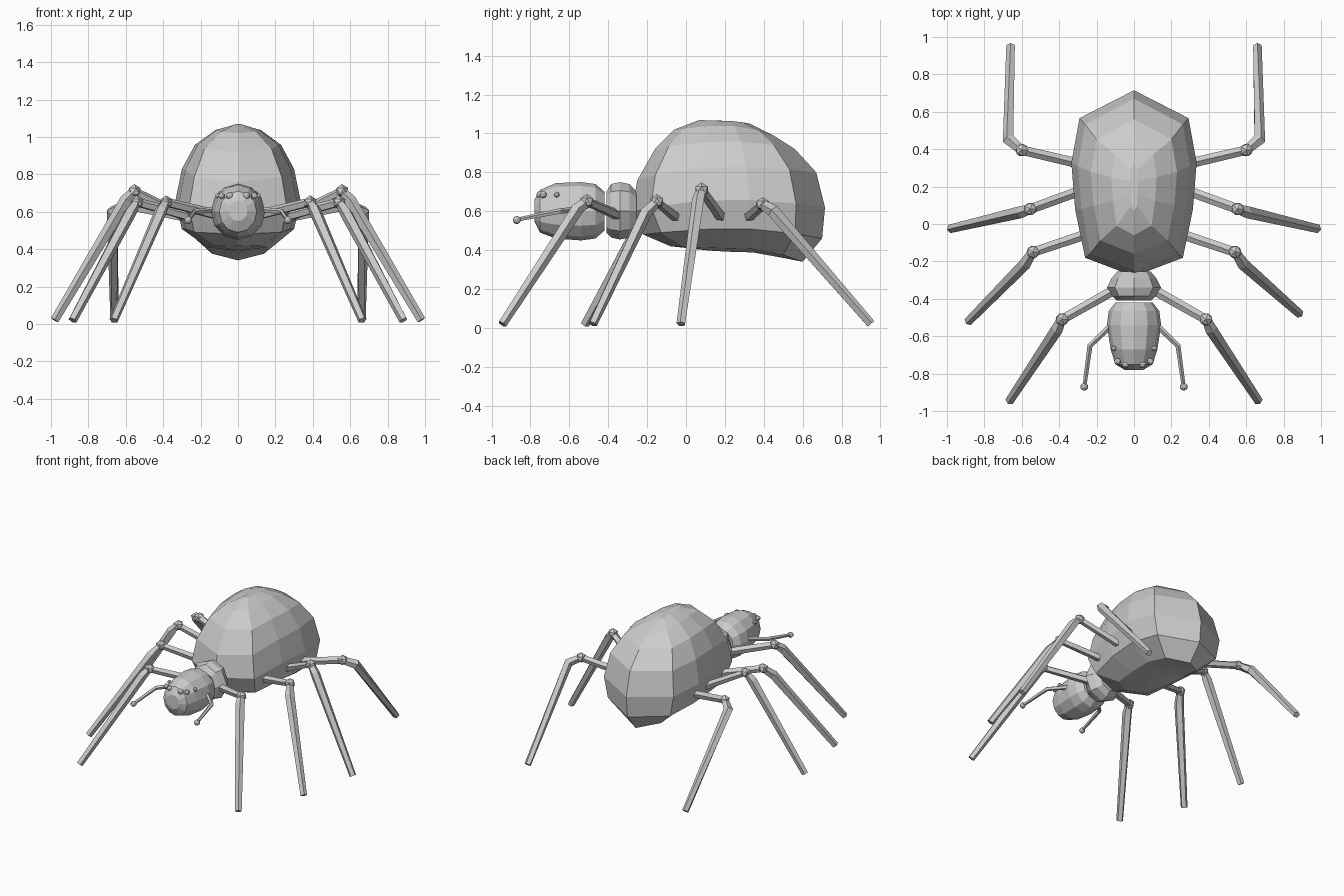
import bpy, bmesh, math
from mathutils import Vector

if "Cube" in bpy.data.objects:
    bpy.data.objects.remove(bpy.data.objects["Cube"])

grey = bpy.data.materials.new("body grey")
grey.diffuse_color = (0.6, 0.6, 0.6, 1)
grey.use_nodes = True
grey.node_tree.nodes["Principled BSDF"].inputs["Base Color"].default_value = grey.diffuse_color


def finish(name, bm):
    """Turn a bmesh into a flat shaded grey object."""
    bmesh.ops.recalc_face_normals(bm, faces=bm.faces)
    mesh = bpy.data.meshes.new(name)
    bm.to_mesh(mesh)
    bm.free()
    mesh.materials.append(grey)
    obj = bpy.data.objects.new(name, mesh)
    bpy.context.collection.objects.link(obj)
    return obj


def loft(name, rings):
    """Skin a list of closed rings and cap both ends."""
    bm = bmesh.new()
    rows = [[bm.verts.new(p) for p in ring] for ring in rings]
    n = len(rows[0])
    for a, b in zip(rows, rows[1:]):
        for i in range(n):
            j = (i + 1) % n
            bm.faces.new((a[i], a[j], b[j], b[i]))
    bm.faces.new(rows[0])
    bm.faces.new(rows[-1])
    return finish(name, bm)


def limb(name, points, radii, sides=5):
    """Faceted tube along a bent path."""
    pts = [Vector(p) for p in points]
    rings = []
    for i, (p, r) in enumerate(zip(pts, radii)):
        d = Vector()
        if i > 0:
            d += (p - pts[i - 1]).normalized()
        if i < len(pts) - 1:
            d += (pts[i + 1] - p).normalized()
        d.normalize()
        side = d.cross(Vector((0, 0, 1))).normalized()
        up = side.cross(d)
        rings.append([p + r * (math.cos(t) * up + math.sin(t) * side)
                      for t in (math.tau * k / sides for k in range(sides))])
    return loft(name, rings)


def ball(name, centre, r, detail=1):
    bm = bmesh.new()
    bmesh.ops.create_icosphere(bm, subdivisions=detail, radius=r)
    bmesh.ops.translate(bm, verts=bm.verts, vec=centre)
    return finish(name, bm)


def barrel(name, sections, sides):
    """Rounded body along y from (y, half width, top, bottom)."""
    rings = []
    for y, w, top, low in sections:
        mid, h = (top + low) / 2, (top - low) / 2
        rings.append([(w * math.sin(t), y, mid + h * math.cos(t))
                      for t in (math.tau * k / sides for k in range(sides))])
    return loft(name, rings)


# Abdomen: stacked pointed outlines, each (front y, front z, back y, back z, half width, side z)
levels = [
    (0.07, 1.07, 0.33, 1.05, 0.02, 1.065),
    (-0.06, 1.02, 0.45, 0.99, 0.12, 1.04),
    (-0.16, 0.92, 0.56, 0.92, 0.23, 0.96),
    (-0.25, 0.76, 0.67, 0.80, 0.30, 0.83),
    (-0.28, 0.60, 0.715, 0.62, 0.335, 0.66),
    (-0.22, 0.48, 0.70, 0.46, 0.30, 0.51),
    (-0.08, 0.42, 0.60, 0.34, 0.16, 0.41),
    (0.10, 0.40, 0.50, 0.36, 0.02, 0.39),
]
half = [(0.78, 0.10), (0.94, 0.36), (1.0, 0.61), (0.87, 0.85)]
rings = []
for yf, zf, yb, zb, w, zs in levels:
    def rim(x, t):
        end = zf if t < 0.5 else zb
        k = abs(2 * t - 1) ** 2
        return (x * w, yf + (yb - yf) * t, zs + (end - zs) * k)
    rings.append([rim(0, 0)] + [rim(x, t) for x, t in half] + [rim(0, 1)]
                 + [rim(-x, t) for x, t in reversed(half)])
loft("abdomen", rings)

# Thorax and head
barrel("thorax", [(-0.41, 0.09, 0.70, 0.49), (-0.385, 0.115, 0.74, 0.465),
                  (-0.34, 0.145, 0.75, 0.455), (-0.29, 0.12, 0.74, 0.465),
                  (-0.255, 0.09, 0.70, 0.50)], 8)
barrel("head", [(-0.42, 0.10, 0.70, 0.50), (-0.465, 0.135, 0.74, 0.46),
                (-0.54, 0.145, 0.75, 0.45), (-0.67, 0.125, 0.745, 0.46),
                (-0.75, 0.10, 0.71, 0.49), (-0.78, 0.05, 0.66, 0.55)], 12)

# Legs: hip, knee ball, bend, foot
legs = {
    "front": [(0.10, -0.35, 0.58), (0.385, -0.51, 0.65), (0.41, -0.56, 0.61), (0.665, -0.945, 0.02)],
    "second": [(0.24, -0.05, 0.57), (0.54, -0.15, 0.65), (0.58, -0.21, 0.59), (0.885, -0.50, 0.02)],
    "third": [(0.28, 0.18, 0.57), (0.555, 0.08, 0.71), (0.60, 0.065, 0.66), (0.98, -0.025, 0.02)],
    "rear": [(0.28, 0.32, 0.57), (0.60, 0.395, 0.635), (0.67, 0.45, 0.60), (0.66, 0.95, 0.02)],
}
for s, tag in ((1, "right"), (-1, "left")):
    for name, pts in legs.items():
        path = [(s * x, y, z) for x, y, z in pts]
        if name == "second":
            path[-1] = (path[-1][0], path[-1][1] + 0.02 * s, path[-1][2])
        limb(f"{name}_leg_{tag}", path, (0.028, 0.027, 0.034, 0.024))
        ball(f"{name}_knee_{tag}", path[1], 0.038)

    # Feelers beside the head
    limb(f"feeler_{tag}", [(s * 0.12, -0.54, 0.61), (s * 0.235, -0.65, 0.60),
                           (s * 0.265, -0.865, 0.557)], (0.016, 0.015, 0.011))
    ball(f"feeler_tip_{tag}", (s * 0.266, -0.87, 0.555), 0.021, 2)

    # Eyes
    for i, (x, y, z, r) in enumerate([(0.045, -0.75, 0.685, 0.02),
                                      (0.088, -0.735, 0.685, 0.018),
                                      (0.108, -0.665, 0.685, 0.014)]):
        ball(f"eye_{tag}_{i + 1}", (s * x, y, z), r, 2)
